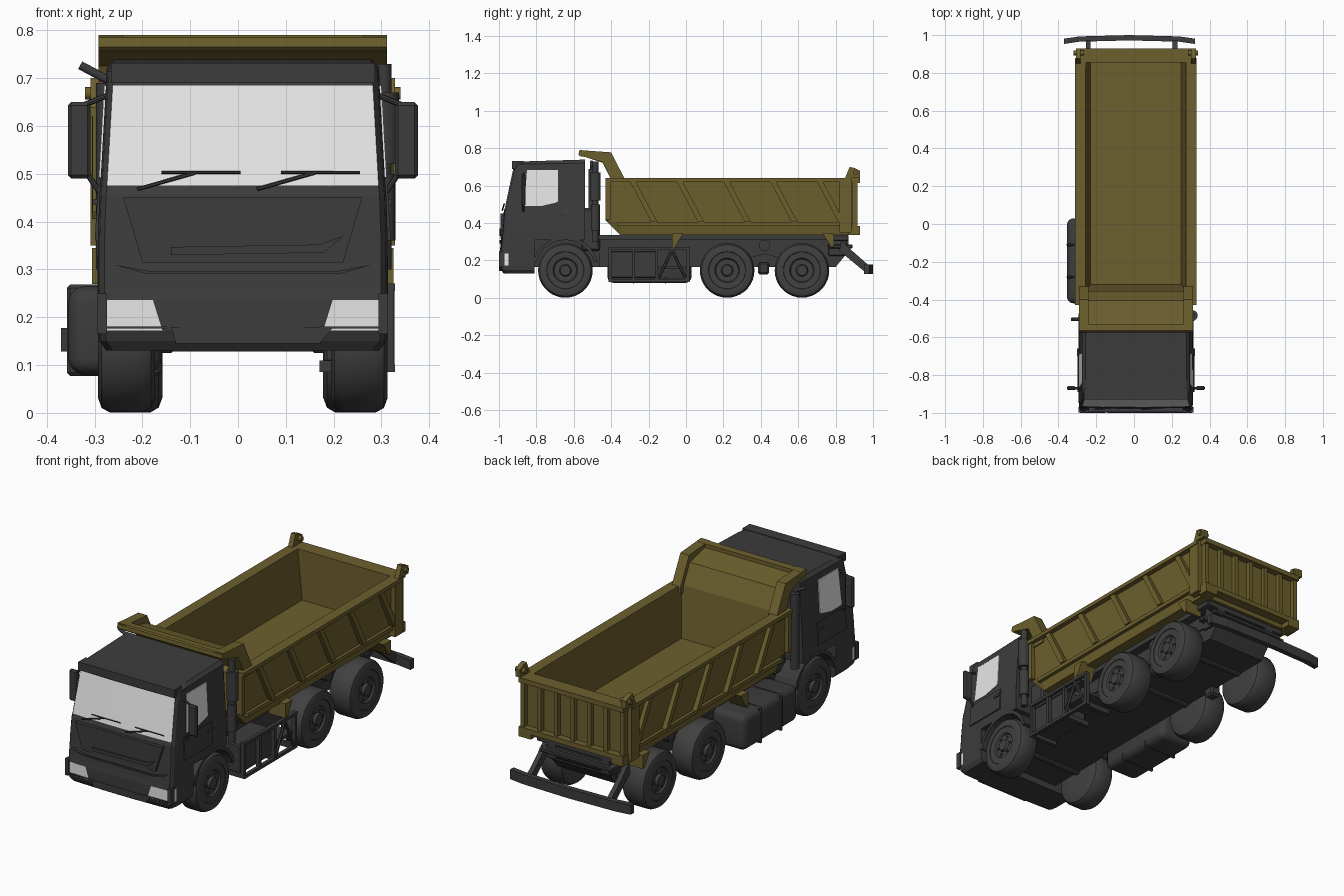
import bpy, bmesh, math
from mathutils import Vector, Matrix

if "Cube" in bpy.data.objects:
    bpy.data.objects.remove(bpy.data.objects["Cube"])

CX = 0.01  # body centre line


def material(name, r, g, b):
    m = bpy.data.materials.new(name)
    m.diffuse_color = (r, g, b, 1)
    m.use_nodes = True
    m.node_tree.nodes["Principled BSDF"].inputs["Base Color"].default_value = m.diffuse_color
    return m


DARK = material("dark_grey", 0.045, 0.045, 0.045)
TYRE = material("wheel_grey", 0.052, 0.052, 0.052)
OLIVE = material("olive_yellow", 0.15, 0.115, 0.026)
GLASS = material("pale_glass", 0.80, 0.80, 0.80)


def finish(name, bm, *mats, smooth=False):
    bmesh.ops.recalc_face_normals(bm, faces=bm.faces[:])
    me = bpy.data.meshes.new(name)
    bm.to_mesh(me)
    bm.free()
    for m in mats:
        me.materials.append(m)
    if smooth:
        me.polygons.foreach_set("use_smooth", [True] * len(me.polygons))
        me.set_sharp_from_angle(angle=math.radians(35))
    ob = bpy.data.objects.new(name, me)
    bpy.context.collection.objects.link(ob)
    return ob


def loft(name, rings, *mats, rule=None, smooth=False):
    """Skin closed rings of points (x relative to the centre line) and cap the ends."""
    bm = bmesh.new()
    vs = [[bm.verts.new((p[0] + CX, p[1], p[2])) for p in r] for r in rings]
    n = len(rings[0])
    for a, b in zip(vs, vs[1:]):
        for i in range(n):
            bm.faces.new((a[i], a[(i + 1) % n], b[(i + 1) % n], b[i]))
    bm.faces.new(vs[0])
    bm.faces.new(vs[-1])
    if rule:
        for f in bm.faces:
            f.material_index = int(rule(f.calc_center_median() - Vector((CX, 0, 0))))
    return finish(name, bm, *mats, smooth=smooth)


def prism_x(name, pts, x0, x1, mat):
    return loft(name, [[(x, y, z) for y, z in pts] for x in (x0, x1)], mat)


def prism_y(name, pts, y0, y1, mat):
    return loft(name, [[(x, y, z) for x, z in pts] for y in (y0, y1)], mat)


def box(name, xs, ys, zs, mat, bevel=0, seg=1):
    bm = bmesh.new()
    bmesh.ops.create_cube(bm, size=1)
    for v in bm.verts:
        v.co = [(b + a) / 2 + c * abs(b - a) for (a, b), c in zip((xs, ys, zs), v.co)]
        v.co.x += CX
    if bevel:
        bmesh.ops.bevel(bm, geom=bm.edges[:], offset=bevel, segments=seg, affect='EDGES', profile=0.5)
    return finish(name, bm, mat, smooth=seg > 1)


def rod(name, p, q, r, mat=DARK, sides=12):
    p, q = Vector(p), Vector(q)
    bm = bmesh.new()
    rot = (q - p).to_track_quat('Z', 'Y').to_matrix().to_4x4()
    off = Matrix.Translation((p + q) / 2 + Vector((CX, 0, 0)))
    bmesh.ops.create_cone(bm, cap_ends=True, segments=sides, radius1=r, radius2=r,
                          depth=(q - p).length, matrix=off @ rot)
    return finish(name, bm, mat, smooth=True)


# ---------- cab: rounded-corner rings stacked by height, roof rising to the rear ----------
def cab_ring(z, w, f, rear, rise=0, lamp=.172):
    half = [(w, rear), (w, f + .05), (w - .004, f + .02), (w - .014, f + .006), (lamp, f + .002), (.08, f)]
    ring = half + [(-x, y) for x, y in reversed(half)]
    return [(x, y, z + rise * max(0, y + .92)) for x, y in ring]


levels = [(.31, .303, -.988, 0), (.36, .303, -.984, 0), (.455, .30, -.976, 0), (.475, .298, -.97, 0),
          (.685, .286, -.925, 0), (.714, .285, -.915, .02), (.728, .268, -.875, .03)]
loft("cab", [cab_ring(z, w, f, -.54, t) for z, w, f, t in levels], DARK, GLASS,
     rule=lambda c: abs(c.z - .58) < .02 and c.y < -.9 and abs(c.x) < .277)
loft("front_bumper", [cab_ring(z, w, f, -.81, 0, lamp) for z, w, f, lamp in
                      [(.13, .285, -.975, .15), (.15, .30, -.99, .16), (.172, .302, -.998, .168),
                       (.236, .302, -.998, .188), (.26, .303, -.994, .188), (.315, .303, -.988, .18)]], DARK, GLASS,
     rule=lambda c: .19 < c.z < .22 and .17 < abs(c.x) < .301 and c.y < -.955)
for s in (-1, 1):
    box("headlight_surround", (s * .284, s * .304), (-.999, -.97), (.165, .25), DARK)
    box("headlight_divider", (s * .16, s * .296), (-1, -.985), (.176, .181), DARK)
prism_y("sun_visor", [(-.276, .690), (.276, .690), (.276, .732), (-.276, .732)], -.93, -.87, DARK)
prism_y("hood_panel", [(-.25, .45), (.25, .45), (.21, .315), (-.21, .315)], -.992, -.96, DARK)
prism_y("grille_slot", [(-.15, .33), (.17, .335), (.21, .37), (.16, .352), (-.15, .347)], -.998, -.98, DARK)
prism_y("lower_grille", [(-.15, .18), (.19, .18), (.16, .145), (-.14, .145)], -1, -.97, DARK)
prism_y("grille_ledge", [(-.27, .31), (-.2, .29), (.2, .29), (.27, .31), (.2, .297), (-.2, .297)], -.998, -.97, DARK)
box("cab_floor", (-.18, .18), (-.95, -.46), (.165, .345), DARK)

# wipers on the windscreen
for x in (-.22, .03):
    rod("wiper_arm", (x, -.982, .468), (x + .12, -.972, .502), .004, sides=6)
    rod("wiper_blade", (x + .05, -.972, .503), (x + .215, -.972, .503), .003, sides=6)

for s in (-1, 1):
    # side window, following the slope of the cab wall
    outline = [(-.865, .492), (-.85, .685), (-.685, .685), (-.685, .515), (-.70, .508), (-.78, .49)]
    wall = lambda z, e: s * (.298 - .057 * (z - .475) + e)
    loft("side_window", [[(wall(z, e), y, z) for y, z in outline] for e in (-.003, .004)], GLASS)
    loft("door_panel", [[(wall(z, e), y, z) for y, z in
                         [(-.89, .36), (-.89, .475), (-.66, .475), (-.66, .36)]] for e in (-.003, .005)], DARK)
    box("door_handle", (s * .3, s * .312), (-.70, -.66), (.435, .447), DARK)
    # mirrors and arms
    box("mirror", (s * .318, s * .366), (-.88, -.858), (.49, .65), DARK, .007)
    rod("mirror_arm_top", (s * .28, -.87, .665), (s * .33, -.87, .645), .006, sides=8)
    rod("mirror_arm_low", (s * .295, -.87, .455), (s * .325, -.87, .50), .006, sides=8)
    # wheel arch over the front wheel
    arc = [math.radians(a) for a in range(15, 166, 15)]
    arch = [(-.645 + .178 * math.cos(a), .15 + .178 * math.sin(a)) for a in arc]
    arch += [(-.645 + .16 * math.cos(a), .15 + .16 * math.sin(a)) for a in reversed(arc)]
    prism_x("wheel_arch", arch, s * .175, s * .304, DARK)

# ---------- equipment behind the cab ----------
rod("exhaust_pipe", (.295, -.485, .30), (.295, -.485, .73), .016)
rod("exhaust_muffler", (.298, -.485, .52), (.298, -.485, .67), .029, sides=20)
rod("exhaust_base", (.295, -.485, .36), (.295, -.485, .50), .024, sides=20)
rod("intake_pipe", (-.285, -.50, .30), (-.285, -.50, .69), .022, sides=16)
rod("intake_snorkel", (-.34, -.505, .727), (-.28, -.505, .695), .009)
box("engine_cover", (-.2, .2), (-.56, -.46), (.25, .48), DARK, .01)

# ---------- chassis ----------
box("chassis_pan", (-.17, .17), (-.93, .80), (.165, .25), DARK)
box("bed_deck", (-.225, .225), (-.5, .85), (.312, .337), DARK)
prism_x("pan_tail", [(.80, .165), (.80, .25), (.87, .30), (.87, .25)], -.168, .168, DARK)
for s in (-1, 1):
    box("frame_rail", (s * .13, s * .178), (-.6, .87), (.24, .315), DARK)
    prism_x("leaf_spring", [(.22, .18), (.42, .235), (.62, .18), (.62, .20), (.42, .265), (.22, .20)],
            s * .145, s * .18, DARK)
    box("spring_pivot", (s * .14, s * .20), (.385, .445), (.125, .19), DARK, .01)
    rod("pivot_cap", (s * .14, .42, .28), (s * .22, .42, .28), .03)
    prism_x("bumper_bracket", [(.83, .31), (.89, .25), (.97, .18), (.985, .14), (.955, .14), (.87, .21), (.82, .25)],
            s * .23 - .035, s * .23 - .01, DARK)
# layered cross members under the tailgate
for w, z0, z1, y1 in ((.24, .305, .335, .87), (.21, .265, .285, .89), (.18, .225, .315, .86)):
    box("rear_crossmember", (-w, w), (.76, y1), (z0, z1), DARK, .004)
loft("rear_bumper", [[(x, y, .128), (x, y + .028, .128), (x, y + .028, .178), (x, y, .178)] for x, y in
                     [(-.38, .953), (-.30, .965), (-.035, .972), (.23, .965), (.313, .953)]], DARK)

# fuel tank on the left, with straps
box("fuel_tank", (-.365, -.17), (-.42, .03), (.08, .265), DARK, .035, 4)
for y in (-.28, -.11):
    box("tank_strap", (-.368, -.17), (y - .008, y + .008), (.077, .268), DARK, .007)

# tool frame on the right
box("side_box", (.17, .295), (-.41, -.16), (.105, .25), DARK, .006)
for z in (.085, .255):
    box("side_frame_rail", (.30, .318), (-.415, .02), (z, z + .016), DARK)
for y in (-.415, -.29, -.165, .004):
    box("side_frame_post", (.295, .316), (y, y + .016), (.085, .27), DARK)
for y in (-.15, 0):
    rod("side_frame_brace", (.31, y, .10), (.31, -.075, .255), .008, sides=6)
for y in (-.405, -.155, 0):
    box("side_frame_bearer", (.16, .31), (y - .01, y + .01), (.085, .11), DARK)
box("side_shelf", (.16, .30), (-.16, .01), (.155, .17), DARK)


# ---------- wheels: lathe profile of (radius, offset from outer face) ----------
def wheel(name, s, y, outer, inner):
    w = outer - inner
    prof = [(.07, -w), (.115, -w), (.136, -w + .008), (.146, -w + .025), (.146, -.025), (.137, -.008), (.115, 0),
            (.10, -.002), (.098, -.005), (.066, -.007), (.060, -.016), (.032, -.016), (.027, -.002)]
    loft(name, [[(s * (outer + o), y + r * math.cos(k * math.tau / 36), .147 + r * math.sin(k * math.tau / 36))
                 for k in range(36)] for r, o in prof], TYRE, smooth=True)
    for k in range(6):
        a = k * math.tau / 6
        p = (y + .046 * math.cos(a), .147 + .046 * math.sin(a))
        rod("wheel_stud", (s * (outer - .03), *p), (s * (outer - .010), *p), .006, TYRE, 8)


for s in (-1, 1):
    wheel("front_wheel", s, -.645, .303, .184)
    for y in (.22, .62):
        wheel("rear_wheel", s, y, .303, .168)
for y in (-.645, .22, .62):
    rod("axle", (-.25, y, .185), (.25, y, .185), .03)

# ---------- tipper bed ----------
box("bed_floor", (-.25, .25), (-.35, .88), (.337, .38), OLIVE)
prism_x("bed_front_wall", [(-.43, .42), (-.35, .338), (-.32, .37), (-.355, .64), (-.405, .74), (-.545, .772),
                           (-.565, .762), (-.445, .722), (-.405, .64), (-.43, .62)], -.27, .27, OLIVE)
prism_x("canopy_lip", [(-.565, .757), (-.574, .765), (-.572, .785), (-.565, .79), (-.53, .788), (-.53, .752)],
        -.302, .302, OLIVE)
for s in (-1, 1):
    section = [(.28, .336), (.29, .40), (.296, .62), (.322, .62), (.322, .64), (.266, .64), (.24, .38), (.24, .336)]
    loft("bed_side", [[(s * x, y, max(z, low)) for x, z in section]
                      for y, low in ((-.43, .415), (-.35, .336), (.88, .336))], OLIVE)
    prism_x("canopy_cheek", [(-.43, .60), (-.43, .64), (-.405, .64), (-.445, .725), (-.57, .762), (-.57, .79),
                             (-.40, .778), (-.33, .64), (-.33, .60)], s * .252, s * .302, OLIVE)
    # slanted ribs, sill and end posts
    for i in range(5):
        y = -.30 + .25 * i
        prism_x("side_rib", [(y, .622), (y + .032, .622), (y + .147, .405), (y + .115, .405)],
                s * .28, s * .315, OLIVE)
    box("side_sill", (s * .27, s * .306), (-.37, .83), (.385, .405), OLIVE)
    box("front_post", (s * .27, s * .314), (-.43, -.405), (.42, .64), OLIVE)
    box("rear_post", (s * .265, s * .318), (.82, .885), (.35, .64), OLIVE)
    prism_x("gate_hinge", [(.85, .64), (.875, .70), (.90, .695), (.93, .68), (.93, .64)], s * .292, s * .318, OLIVE)
    rod("hinge_pin", (s * .275, .905, .668), (s * .33, .905, .668), .013, OLIVE)
    box("gate_latch", (s * .23, s * .30), (.87, .93), (.335, .37), OLIVE)
    # brackets holding the bed to the frame
    prism_x("front_bracket", [(-.075, .27), (-.06, .27), (-.015, .345), (-.075, .345)], s * .22, s * .315, OLIVE)
    prism_x("rear_bracket", [(.73, .345), (.79, .345), (.79, .275), (.775, .275)], s * .22, s * .315, OLIVE)

# tailgate with frame and ribs
box("tailgate_panel", (-.285, .285), (.855, .895), (.36, .64), OLIVE)
for z in (.36, .615):
    box("tailgate_rail", (-.30, .30), (.865, .93), (z, z + .025), OLIVE)
for i in range(7):
    x = -.285 + .095 * i
    box("tailgate_rib", (x - .011, x + .011), (.89, .918), (.37, .63), OLIVE)
